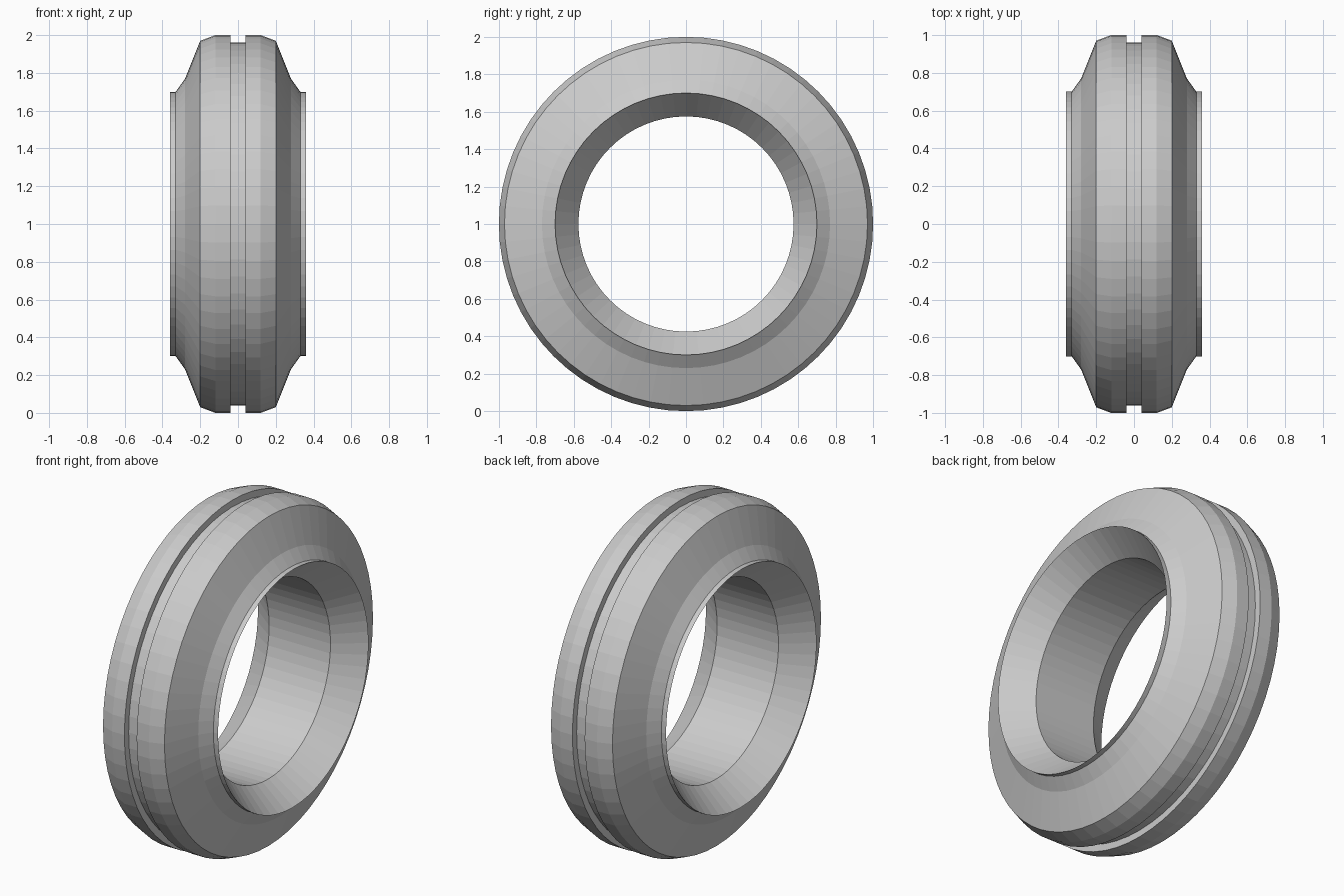
import bpy, bmesh
from math import radians
from mathutils import Matrix

cube = bpy.data.objects.get("Cube")
if cube:
    bpy.data.objects.remove(cube, do_unlink=True)

SEGMENTS = 64

# Grey material
grey = bpy.data.materials.new("plain grey")
grey.use_nodes = True
colour = (0.6, 0.6, 0.6, 1)
grey.diffuse_color = colour
grey.node_tree.nodes["Principled BSDF"].inputs["Base Color"].default_value = colour

# Half section as (x, radius): groove, tread, shoulder, sidewall, rim lip, dished bore
half = [(0.04, 0.96), (0.04, 1.0), (0.12, 1.0), (0.20, 0.97), (0.28, 0.77),
        (0.33, 0.70), (0.36, 0.70), (0.20, 0.575)]
section = half + [(-x, r) for x, r in reversed(half)]

# Ring: closed section spun around the x axis
bm = bmesh.new()
verts = [bm.verts.new((x, 0, r)) for x, r in section]
edges = [bm.edges.new((a, b)) for a, b in zip(verts, verts[1:] + verts[:1])]
bmesh.ops.spin(bm, geom=verts + edges, cent=(0, 0, 0), axis=(1, 0, 0),
               angle=radians(360), steps=SEGMENTS, use_merge=True)
bmesh.ops.remove_doubles(bm, verts=bm.verts, dist=0.0001)
bmesh.ops.recalc_face_normals(bm, faces=bm.faces)
bmesh.ops.transform(bm, matrix=Matrix.Translation((0, 0, 1)), verts=bm.verts)

mesh = bpy.data.meshes.new("wheel_ring")
bm.to_mesh(mesh)
bm.free()
mesh.materials.append(grey)
ring = bpy.data.objects.new("wheel_ring", mesh)
bpy.context.collection.objects.link(ring)
